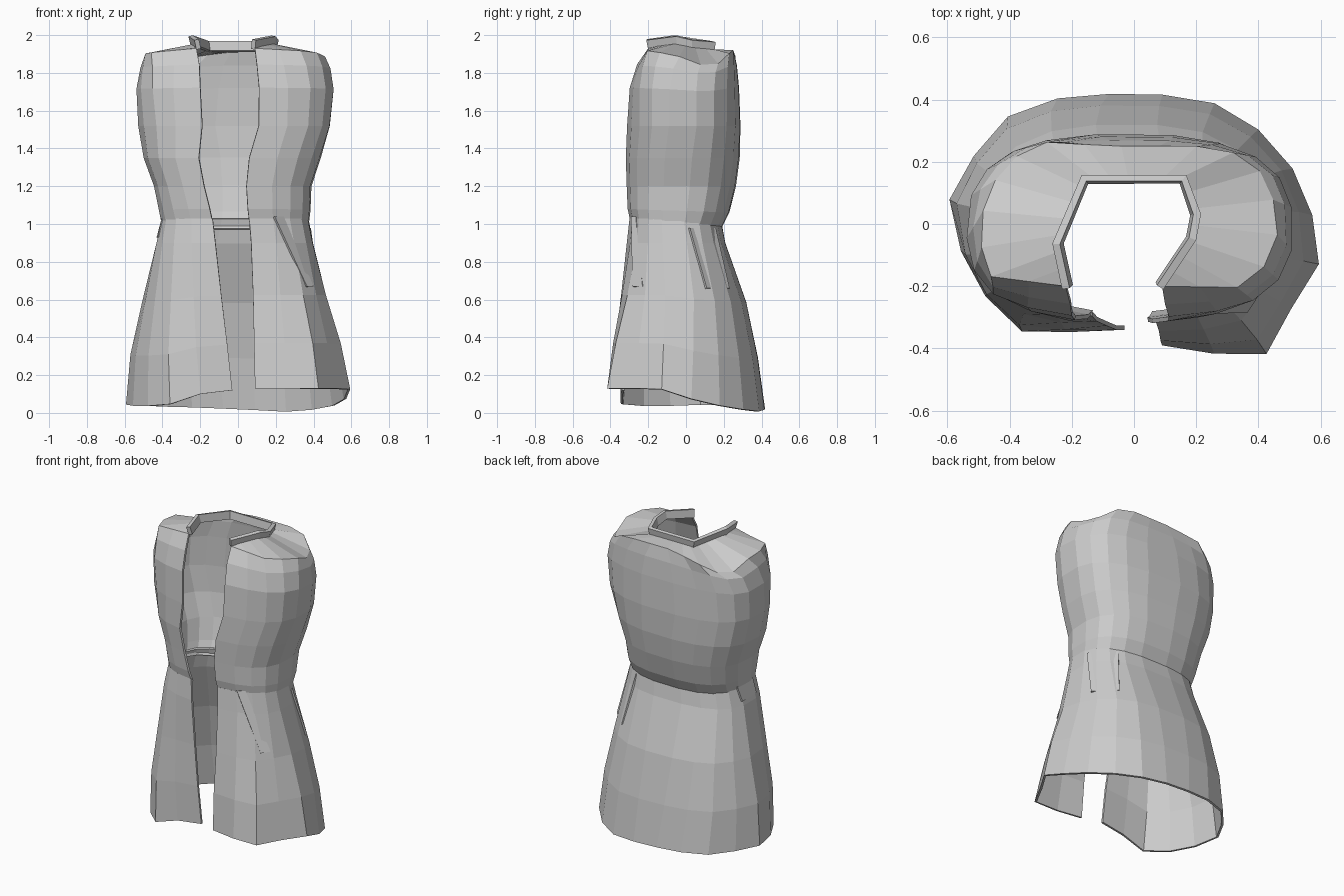
import bpy, bmesh, math
from mathutils import Vector

if "Cube" in bpy.data.objects:
    bpy.data.objects.remove(bpy.data.objects["Cube"])

N = 20   # points round each open ring

# Levels: z, x min, x max, y front, y back, left opening x, right opening x
SKIRT = [(0.06, -.60, .60, -.39, .43, -.035, .09),
         (0.32, -.575, .55, -.375, .39, -.06, .085),
         (0.60, -.51, .47, -.345, .325, -.09, .08),
         (0.90, -.435, .40, -.315, .21, -.12, .07),
         (1.03, -.405, .375, -.30, .185, -.135, .06)]
BODICE = [(1.01, -.405, .375, -.295, .185, -.135, .06),
          (1.08, -.42, .385, -.31, .23, -.15, .052),
          (1.20, -.445, .39, -.315, .265, -.18, .045),
          (1.35, -.50, .44, -.32, .285, -.208, .06),
          (1.52, -.53, .49, -.315, .29, -.19, .11),
          (1.72, -.54, .51, -.30, .28, -.20, .112),
          (1.84, -.52, .49, -.26, .265, -.205, .10),
          (1.92, -.49, .455, -.20, .24, -.22, .09)]
# Uneven outlines of the hem, shoulders and neck
HEM = [(-.03, -.34, .12), (-.20, -.347, .10), (-.38, -.345, .04), (-.54, -.16, .035),
       (-.60, .11, .045), (-.42, .34, .035), (-.20, .42, .03), (.13, .415, .015),
       (.32, .375, .005), (.47, .24, .03), (.56, .10, .05), (.60, -.12, .125),
       (.52, -.24, .13), (.44, -.415, .13), (.34, -.43, .13), (.09, -.39, .13)]
SHOULDER = [(-.22, -.20, 1.93), (-.49, -.165, 1.905), (-.49, .03, 1.90), (-.43, .18, 1.81),
            (-.31, .265, 1.88), (-.07, .25, 1.92), (.23, .25, 1.92), (.34, .225, 1.90),
            (.44, .14, 1.82), (.465, -.07, 1.90), (.37, -.205, 1.915), (.09, -.20, 1.93)]
NECK = [(-.22, -.20, 1.935), (-.25, -.06, 1.955), (-.16, .15, 1.925),
        (.16, .15, 1.925), (.205, .03, 1.935), (.19, -.05, 1.955), (.09, -.20, 1.935)]


def ring_point(level, t):
    """Point on a squarish oval, t = 0 left opening, round the back, t = 1 right opening."""
    z, x0, x1, yf, yb, xl, xr = level
    cx, rx = (x0 + x1) / 2, (x1 - x0) / 2
    cy, ry, p = (yf + yb) / 2, (yb - yf) / 2, 0.76
    ang = lambda x: math.copysign(math.asin((abs(x - cx) / rx) ** (1 / p)), x - cx)
    a0, a1 = ang(xl), ang(xr) - 2 * math.pi
    a = a0 + (a1 - a0) * t
    s, c = math.sin(a), math.cos(a)
    return Vector((cx + rx * math.copysign(abs(s) ** p, s),
                   cy - ry * math.copysign(abs(c) ** p, c), z))


def ring(level):
    return [ring_point(level, i / (N - 1)) for i in range(N)]


def resample(points, n):
    pts = [Vector(p) for p in points]
    d = [0]
    for a, b in zip(pts, pts[1:]):
        d.append(d[-1] + (b - a).length)
    out = []
    for k in range(n):
        s = d[-1] * k / (n - 1)
        i = max(j for j in range(len(d) - 1) if d[j] <= s + 1e-6)
        out.append(pts[i].lerp(pts[i + 1], min(1, (s - d[i]) / (d[i + 1] - d[i]))))
    return out


def pull(rows, outline, weights):
    """Move the first row onto an outline and let its neighbours follow partly."""
    shift = [b - a for a, b in zip(rows[0], resample(outline, N))]
    for row, w in zip(rows, weights):
        for p, s in zip(row, shift):
            p += s * w


def loft(name, rings, thick):
    bm = bmesh.new()
    rows = [[bm.verts.new(p) for p in r] for r in rings]
    for a, b in zip(rows, rows[1:]):
        for i in range(len(a) - 1):
            bm.faces.new((a[i + 1], a[i], b[i], b[i + 1]))
    bmesh.ops.remove_doubles(bm, verts=bm.verts, dist=.0005)
    me = bpy.data.meshes.new(name)
    bm.to_mesh(me)
    bm.free()
    ob = bpy.data.objects.new(name, me)
    bpy.context.collection.objects.link(ob)
    mod = ob.modifiers.new("thickness", 'SOLIDIFY')
    mod.thickness = thick
    mod.offset = -1
    return ob


# Flared skirt with an uneven hem
skirt = [ring(l) for l in SKIRT]
pull(skirt, HEM, (1, .7, .35))
loft("skirt", skirt, .014)

# Bodice, dipping at the back waist, closed over the shoulders up to the neck
bodice = [ring(l) for l in BODICE]
for row, dip in zip(bodice[:2], (.04, .02)):
    for i, p in enumerate(row):
        p.z -= dip * math.sin(math.pi * i / (N - 1)) ** 2
pull(bodice[::-1], SHOULDER, (1, .5, .2))
loft("bodice", bodice + [resample(NECK, N)], .014)

# Narrow standing collar leaning slightly outward
base = [Vector(p) - Vector((0, 0, .012)) for p in NECK]
rim = [Vector((p.x * 1.05, p.y * 1.05, p.z + .05)) for p in base]
loft("collar", [base, rim], .025)


# Overlapping waist folds lying on the skirt
def skirt_point(z, t, lift):
    f = t * (N - 1)
    i = min(int(f), N - 2)
    for a, b in zip(skirt, skirt[1:]):
        pa, pb = a[i].lerp(a[i + 1], f - i), b[i].lerp(b[i + 1], f - i)
        if z <= pb.z or b is skirt[-1]:
            p = pa.lerp(pb, (z - pa.z) / (pb.z - pa.z))
            return p + Vector((p.x, p.y, 0)).normalized() * lift


for name, z0, z1, ta, tb, tc, td in [
        ("front_fold", 1.04, .67, .915, .945, .85, .88),
        ("right_side_fold", .98, .66, .60, .72, .62, .70),
        ("left_side_fold", 1.03, .93, .20, .28, .20, .27)]:
    loft(name, [[skirt_point(z1, tc, .006), skirt_point(z1, td, .012)],
                [skirt_point(z0, ta, .006), skirt_point(z0, tb, .012)]], .012)
